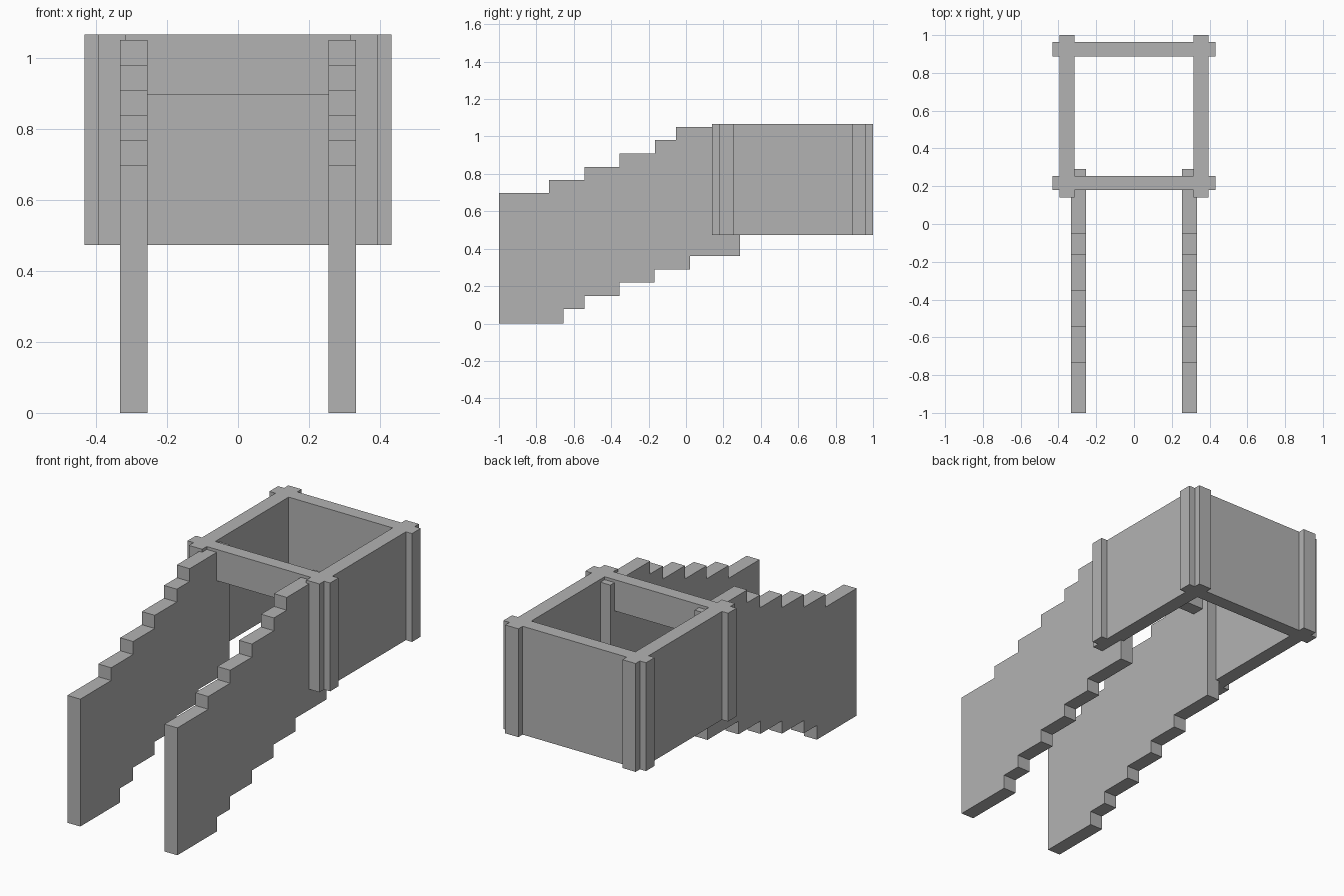
import bpy
import bmesh
from mathutils import Vector

cube = bpy.data.objects.get("Cube")
if cube:
    bpy.data.objects.remove(cube, do_unlink=True)

# Single flat colour
grey = bpy.data.materials.new("plain grey")
grey.use_nodes = True
grey.diffuse_color = (0.45, 0.45, 0.45, 1)
grey.node_tree.nodes["Principled BSDF"].inputs["Base Color"].default_value = grey.diffuse_color


def extrude_profile(name, points, direction):
    """Build a solid by sweeping a closed outline along a vector."""
    bm = bmesh.new()
    face = bm.faces.new([bm.verts.new(p) for p in points])
    swept = bmesh.ops.extrude_face_region(bm, geom=[face])["geom"]
    moved = [v for v in swept if isinstance(v, bmesh.types.BMVert)]
    bmesh.ops.translate(bm, verts=moved, vec=Vector(direction))
    bmesh.ops.recalc_face_normals(bm, faces=bm.faces)
    mesh = bpy.data.meshes.new(name)
    bm.to_mesh(mesh)
    bm.free()
    mesh.materials.append(grey)
    obj = bpy.data.objects.new(name, mesh)
    bpy.context.collection.objects.link(obj)
    return obj


def stepped(start, steps):
    """Turn (end, height) pairs into a staircase outline."""
    outline = []
    for end, height in steps:
        outline += [(start, height), (end, height)]
        start = end
    return outline


BOTTOM, TOP = 0.473, 1.066
WALL_HALF = 0.432

# Stepped side panels of the stair
upper = stepped(-1, [(-0.733, 0.697), (-0.543, 0.767), (-0.356, 0.838),
                     (-0.165, 0.91), (-0.054, 0.98), (0.29, 1.05)])
lower = stepped(-1, [(-0.656, 0), (-0.543, 0.078), (-0.356, 0.148),
                     (-0.168, 0.218), (0.021, 0.288), (0.29, 0.36)])
stair_outline = lower + upper[::-1]

# Long side walls of the box
side_outline = [(0.14, BOTTOM), (1, BOTTOM), (1, TOP), (0.14, TOP)]

for side, sign in (("left", 1), ("right", -1)):
    extrude_profile(side + "_stair_panel",
                    [(sign * 0.255, y, z) for y, z in stair_outline], (sign * 0.078, 0, 0))
    extrude_profile(side + "_wall",
                    [(sign * 0.315, y, z) for y, z in side_outline], (sign * 0.08, 0, 0))

# Back wall, passing through the side walls
back = [(-WALL_HALF, BOTTOM), (WALL_HALF, BOTTOM), (WALL_HALF, TOP), (-WALL_HALF, TOP)]
extrude_profile("back_wall", [(x, 0.888, z) for x, z in back], (0, 0.075, 0))

# Front wall with a doorway below its lintel
half = [(WALL_HALF, TOP), (WALL_HALF, BOTTOM), (0.3, BOTTOM), (0.3, 0.895)]
front = half + [(-x, z) for x, z in reversed(half)]
extrude_profile("front_wall", [(x, 0.18, z) for x, z in front], (0, 0.073, 0))
